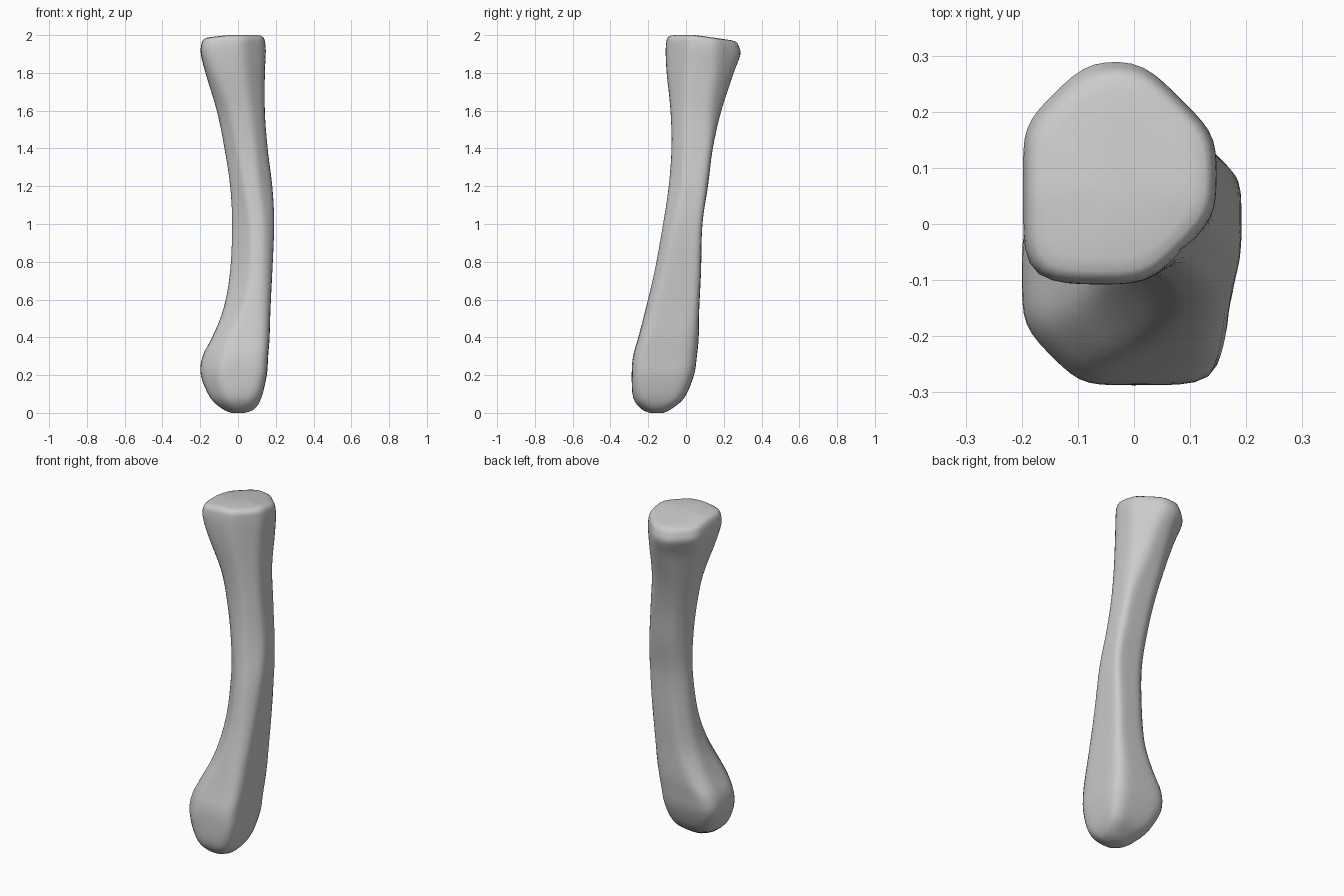
import bpy, bmesh, math

if "Cube" in bpy.data.objects:
    bpy.data.objects.remove(bpy.data.objects["Cube"])

# Shaft sections: z, then min/max extents along x, y, x+y and y-x
SECTIONS = [
    (0.00, -.035, .035, -.19, -.12, -.205, -.105, -.205, -.105),
    (0.02, -.08, .085, -.235, -.08, -.265, -.03, -.275, -.05),
    (0.08, -.145, .122, -.278, -.01, -.345, .08, -.36, .09),
    (0.20, -.195, .150, -.285, .04, -.38, .155, -.41, .20),
    (0.30, -.185, .157, -.278, .055, -.36, .18, -.41, .20),
    (0.40, -.135, .165, -.25, .065, -.30, .20, -.385, .14),
    (0.55, -.075, .170, -.212, .068, -.19, .23, -.345, .08),
    (0.75, -.04, .180, -.165, .078, -.10, .25, -.30, .06),
    (1.00, -.03, .190, -.12, .085, -.055, .275, -.255, .06),
    (1.20, -.04, .180, -.09, .115, -.055, .275, -.20, .10),
    (1.40, -.07, .155, -.075, .14, -.075, .275, -.165, .155),
    (1.60, -.11, .140, -.08, .185, -.12, .265, -.145, .23),
    (1.80, -.17, .140, -.10, .25, -.22, .295, -.135, .31),
    (1.92, -.195, .145, -.105, .287, -.265, .303, -.13, .37),
    (1.975, -.19, .14, -.10, .278, -.26, .295, -.125, .36),
]
SIDES, STEPS, POWER = 56, 4, 14


def catmull(a, b, c, d, t):
    return b + .5 * t * (c - a + t * (2*a - 5*b + 4*c - d + t * (3*(b - c) + d - a)))


def outline(s, scale=1.0):
    """Rounded eight-sided cross-section bounded by the extents."""
    z, x0, x1, y0, y1, d0, d1, e0, e1 = s
    cx, cy = (x0 + x1) / 2, (y0 + y1) / 2
    pts = []
    for i in range(SIDES):
        a = 2 * math.pi * i / SIDES
        dx, dy = math.cos(a), math.sin(a)
        total = 0
        for v, c, lo, hi in ((dx, cx, x0, x1), (dy, cy, y0, y1),
                             (dx + dy, cx + cy, d0, d1), (dy - dx, cy - cx, e0, e1)):
            h = hi - c if v > 0 else c - lo
            total += (abs(v) / max(h, .01)) ** POWER
        r = 1.015 * scale * total ** (-1 / POWER)
        x, y = cx + r * dx, cy + r * dy
        # the upper end face slopes down to the back and left
        w = min(1, max(0, (z - 1.8) / .17))
        drop = w * (.14 * max(0, y - .05) + .12 * max(0, -.06 - x))
        pts.append((x, y, z - drop))
    return pts


# Smooth rings along the shaft
rings = []
n = len(SECTIONS)
for i in range(n - 1):
    p = [SECTIONS[min(max(k, 0), n - 1)] for k in (i - 1, i, i + 1, i + 2)]
    for k in range(STEPS):
        rings.append(outline([catmull(*q, k / STEPS) for q in zip(*p)]))
rings.append(outline(SECTIONS[-1]))

# Rounded rim and nearly flat upper end face
for z, scale in ((1.99, .965), (1.997, .91), (2.0, .8), (2.0, .5), (2.0, .2)):
    rings.append(outline((z,) + SECTIONS[-1][1:], scale))

bm = bmesh.new()
loops = [[bm.verts.new(p) for p in ring] for ring in rings]
for a, b in zip(loops, loops[1:]):
    for i in range(SIDES):
        j = (i + 1) % SIDES
        bm.faces.new((a[i], a[j], b[j], b[i]))
bm.faces.new(loops[0][::-1])
bm.faces.new(loops[-1])
for f in bm.faces:
    f.smooth = True
mesh = bpy.data.meshes.new("long_bone")
bm.to_mesh(mesh)
bm.free()
bone = bpy.data.objects.new("long_bone", mesh)
bpy.context.collection.objects.link(bone)

# Soften the lengthwise ridges
smooth = bone.modifiers.new("soften", 'SMOOTH')
smooth.factor, smooth.iterations = .5, 2
